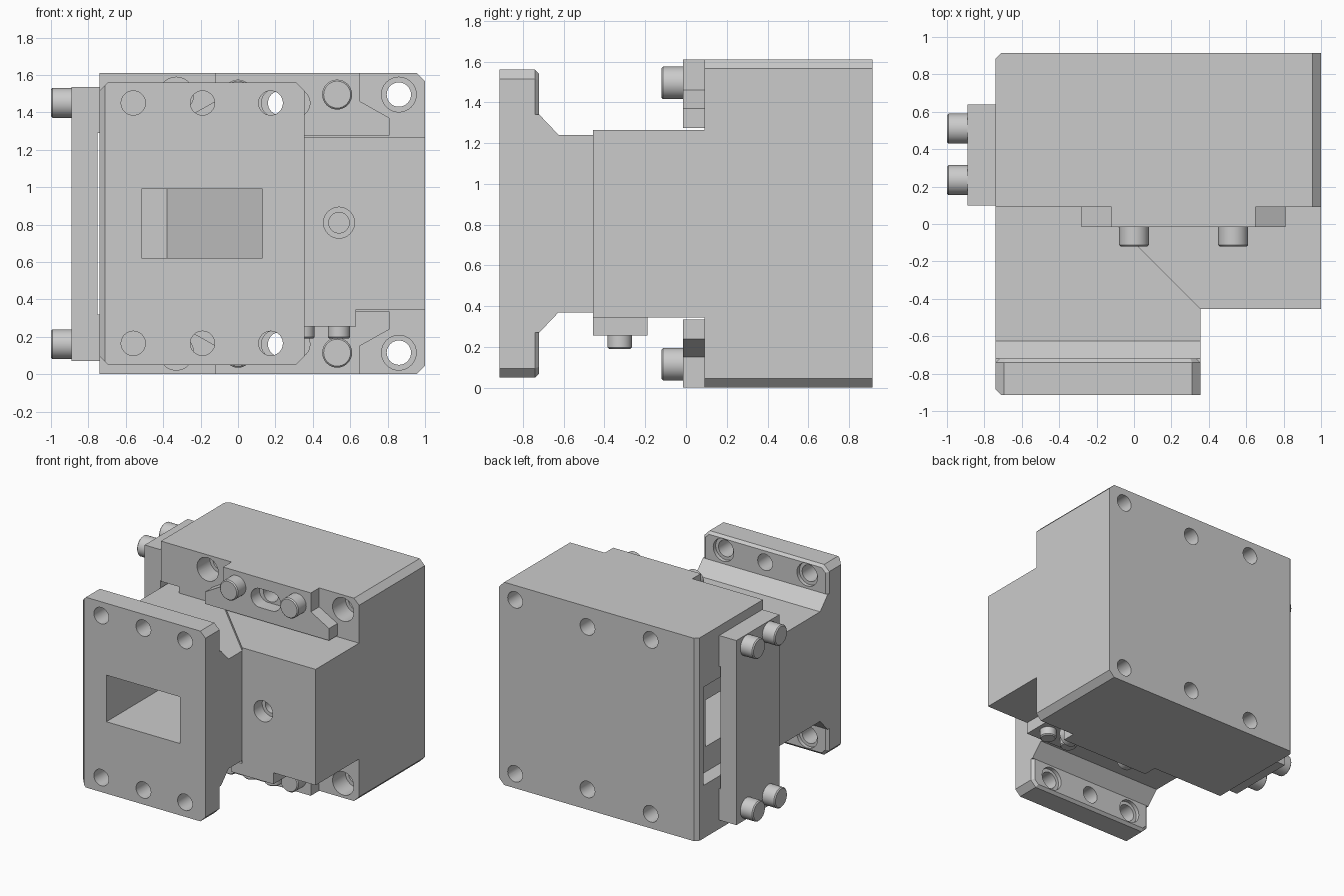
import bpy, bmesh, math

if "Cube" in bpy.data.objects:
    bpy.data.objects.remove(bpy.data.objects["Cube"])

ZC = 0.805  # mid height, used for top/bottom mirroring


def prism(name, pts, axis, a, b):
    """Extrude a closed 2D profile along an axis from a to b."""
    put = {'x': lambda u, v, w: (w, u, v),
           'y': lambda u, v, w: (u, w, v),
           'z': lambda u, v, w: (u, v, w)}[axis]
    bm = bmesh.new()
    lo = [bm.verts.new(put(u, v, a)) for u, v in pts]
    hi = [bm.verts.new(put(u, v, b)) for u, v in pts]
    bm.faces.new(lo)
    bm.faces.new(hi)
    n = len(pts)
    for i in range(n):
        j = (i + 1) % n
        bm.faces.new((lo[i], lo[j], hi[j], hi[i]))
    bmesh.ops.recalc_face_normals(bm, faces=bm.faces)
    me = bpy.data.meshes.new(name)
    bm.to_mesh(me)
    bm.free()
    ob = bpy.data.objects.new(name, me)
    bpy.context.collection.objects.link(ob)
    return ob


def box(name, x0, x1, y0, y1, z0, z1):
    return prism(name, [(x0, y0), (x1, y0), (x1, y1), (x0, y1)], 'z', z0, z1)


def cyl(name, u, v, r, axis, a, b, n=32):
    pts = [(u + r * math.cos(2 * math.pi * i / n),
            v + r * math.sin(2 * math.pi * i / n)) for i in range(n)]
    return prism(name, pts, axis, a, b)


def chamfer(ob, test, amount):
    """Bevel every edge whose midpoint passes the test."""
    bm = bmesh.new()
    bm.from_mesh(ob.data)
    edges = [e for e in bm.edges if test((e.verts[0].co + e.verts[1].co) / 2)]
    bmesh.ops.bevel(bm, geom=edges, offset=amount, segments=1, profile=0.5,
                    affect='EDGES')
    bm.to_mesh(ob.data)
    bm.free()


def boolean(ob, tool, op='DIFFERENCE'):
    mod = ob.modifiers.new('bool', 'BOOLEAN')
    mod.operation, mod.solver, mod.object = op, 'EXACT', tool
    bpy.context.view_layer.objects.active = ob
    bpy.ops.object.modifier_apply(modifier=mod.name)
    bpy.data.objects.remove(tool)


def mirror_z(pts):
    return [(u, 2 * ZC - v) for u, v in pts]


def screw(name, u, v, r, axis, base, tip):
    ob = cyl(name, u, v, r, axis, base, tip)
    k = 'xyz'.index(axis)
    chamfer(ob, lambda m: abs(m[k] - tip) < 1e-4, 0.008)
    return ob


# Main housing block
body = box('housing', -0.74, 1.0, 0.09, 0.915, 0, 1.61)
chamfer(body, lambda m: m.x > 0.99 and 0.1 < m.y < 0.9, 0.045)
chamfer(body, lambda m: m.x < -0.73 and m.y > 0.91, 0.03)

# Clearance notches beside the neck, and the side cavity behind the cover plate
for z0, z1 in ((0.32, 0.40), (1.21, 1.29)):
    boolean(body, box('cut', -0.8, -0.58, 0.0, 0.25, z0, z1))
boolean(body, box('cut', -0.8, -0.62, 0.2, 0.84, 0.42, 1.20))

# Bend block and neck with its flare towards the flange
boolean(body, prism('bend_block', [(-0.4, 0.3), (0.355, -0.455), (1, -0.455), (1, 0.3)],
                    'z', 0.345, 1.265), 'UNION')
neck = [(-0.76, 0.27), (-0.72, 0.27), (-0.625, 0.37), (0.3, 0.37)]
boolean(body, prism('neck', neck + mirror_z(neck)[::-1], 'x', -0.74, 0.355), 'UNION')

# Connecting flange
c = 0.045
flange = prism('flange', [(-0.74 + c, 0.05), (0.355 - c, 0.05), (0.355, 0.05 + c),
                          (0.355, 1.56 - c), (0.355 - c, 1.56), (-0.74 + c, 1.56),
                          (-0.74, 1.56 - c), (-0.74, 0.05 + c)], 'y', -0.915, -0.72)
chamfer(flange, lambda m: m.y > -0.725, 0.02)
chamfer(flange, lambda m: m.y < -0.91 and m.x < -0.735, 0.03)
boolean(body, flange, 'UNION')

# Waveguide channel with mitred bend, leaving on the left
boolean(body, prism('cut', [(-0.515, -1), (0.13, -1), (0.13, 0.13), (-0.38, 0.64),
                            (-0.8, 0.64), (-0.8, 0.12), (-0.515, 0.12)], 'z', 0.62, 0.99))

# Flange bolt holes, outer ones counterbored at the back
for z in (0.165, 1.45):
    for x in (-0.56, -0.19, 0.175):
        boolean(body, cyl('cut', x, z, 0.065, 'y', -1, -0.7))
        if x != -0.19:
            boolean(body, cyl('cut', x, z, 0.09, 'y', -0.75, -0.66))

# Housing through holes, outer ones counterbored at the front
for x, dz in ((0.86, 0.69), (-0.33, 0.69), (0.225, 0.645)):
    for z in (ZC - dz, ZC + dz):
        boolean(body, cyl('cut', x, z, 0.065, 'y', 0.0, 1))
        if dz > 0.65:
            boolean(body, cyl('cut', x, z, 0.093, 'y', 0.0, 0.25))

# Stepped tapped hole in the front of the bend block
boolean(body, cyl('cut', 0.54, 0.81, 0.083, 'y', -0.6, -0.35))
boolean(body, cyl('cut', 0.54, 0.81, 0.055, 'y', -0.6, -0.22))

# Top and bottom brackets with slot and two screws each
shape = [(-0.28, 1.275), (0.81, 1.275), (0.81, 1.37), (0.65, 1.46), (0.65, 1.61),
         (-0.12, 1.61), (-0.12, 1.46), (-0.28, 1.37)]
for label, flip in (('top', False), ('bottom', True)):
    bracket = prism(label + '_bracket', mirror_z(shape) if flip else shape,
                    'y', -0.015, 0.09)
    r = 0.075
    slot = [(s * 0.055 + 0.255 + r * math.cos(math.radians(t)),
             1.45 + r * math.sin(math.radians(t)))
            for s, t0 in ((1, -90), (-1, 90)) for t in range(t0, t0 + 181, 15)]
    boolean(bracket, prism('cut', mirror_z(slot) if flip else slot, 'y', -0.1, 0.2))
    z = 2 * ZC - 1.495 if flip else 1.495
    for i, x in enumerate((0.0, 0.53)):
        screw(f'{label}_bracket_screw_{i}', x, z, 0.08, 'y', -0.015, -0.12)

# Side cover plate, inner face relieved in the middle, with four screws
plate = box('side_plate', -0.89, -0.74, 0.10, 0.64, 0.07, 1.535)
boolean(plate, box('cut', -0.75, -0.7, 0, 0.8, 0.32, 1.29))
for i, (y, z) in enumerate((y, z) for y in (0.235, 0.51) for z in (0.16, 1.45)):
    screw(f'side_plate_screw_{i}', y, z, 0.08, 'x', -0.89, -1.0)

# Small pad with two screws under the bend block
box('lower_pad', 0.26, 0.63, -0.455, -0.19, 0.255, 0.345)
for i, x in enumerate((0.35, 0.54)):
    screw(f'lower_pad_screw_{i}', x, -0.325, 0.06, 'z', 0.255, 0.19)

# Round walls smooth, edges sharp
bpy.ops.object.select_all(action='SELECT')
bpy.context.view_layer.objects.active = body
bpy.ops.object.shade_smooth_by_angle(angle=math.radians(30))
